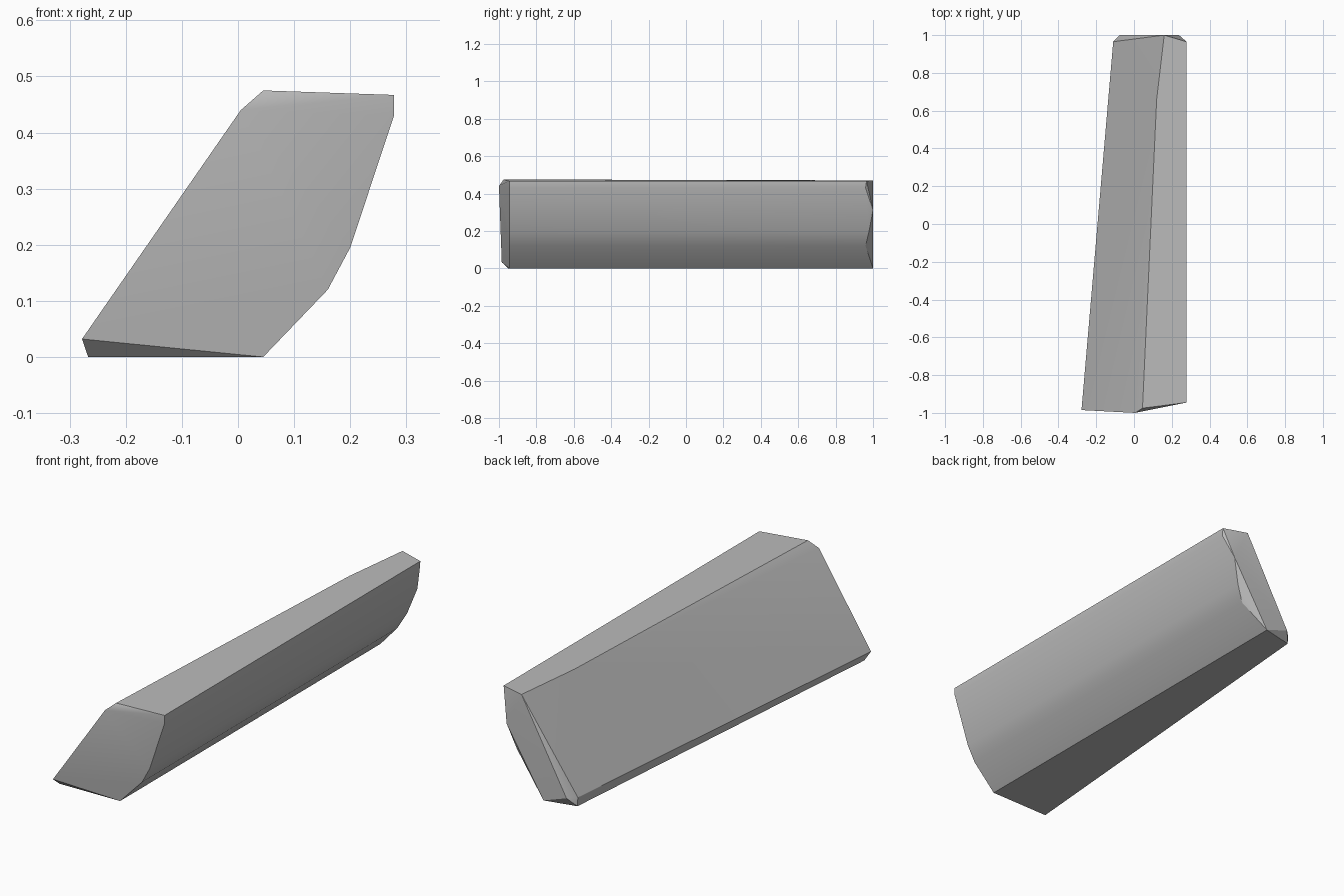
import bpy
import bmesh
from math import radians

cube = bpy.data.objects.get("Cube")
if cube:
    bpy.data.objects.remove(cube, do_unlink=True)

# Plain grey stone
stone = bpy.data.materials.new("grey_stone")
stone.use_nodes = True
grey = (0.5, 0.5, 0.5, 1)
stone.diffuse_color = grey
stone.node_tree.nodes["Principled BSDF"].inputs["Base Color"].default_value = grey

# Overhanging right side, (x, z) from bottom to top, shared by both ends
side = [(0.045, 0), (0.16, 0.12), (0.2, 0.195), (0.278, 0.43), (0.278, 0.467)]
side_back_y = [1, 0.96, 0.978, 0.96, 0.965]
corners = [(x, -0.945, z) for x, z in side]
corners += [(x, y, z) for (x, z), y in zip(side, side_back_y)]

# Front end: toe, brow and top corner
corners += [(-0.278, -0.985, 0.032), (-0.267, -0.95, 0),
            (0.005, -1, 0.44), (0.045, -0.975, 0.475)]

# Bend in the top ridge
corners += [(0.12, 0.66, 0.471)]

# Back end: chipped corners around the end face
corners += [(0.16, 1, 0.47), (0.238, 1, 0.312), (-0.075, 1, 0.042),
            (-0.11, 0.965, 0.042), (-0.108, 0.965, 0)]

# Wrap the corners in a faceted slab
bm = bmesh.new()
for co in corners:
    bm.verts.new(co)
hull = bmesh.ops.convex_hull(bm, input=bm.verts[:])
loose = [v for v in bm.verts if not v.link_faces]
bmesh.ops.delete(bm, geom=loose, context='VERTS')
bmesh.ops.dissolve_limit(bm, angle_limit=radians(0.5), verts=bm.verts[:], edges=bm.edges[:])
bmesh.ops.recalc_face_normals(bm, faces=bm.faces[:])
mesh = bpy.data.meshes.new("stone_slab")
bm.to_mesh(mesh)
bm.free()
mesh.materials.append(stone)

slab = bpy.data.objects.new("stone_slab", mesh)
bpy.context.collection.objects.link(slab)
bpy.ops.object.select_all(action='DESELECT')
slab.select_set(True)
bpy.context.view_layer.objects.active = slab
bpy.ops.object.shade_smooth_by_angle(angle=radians(30))
